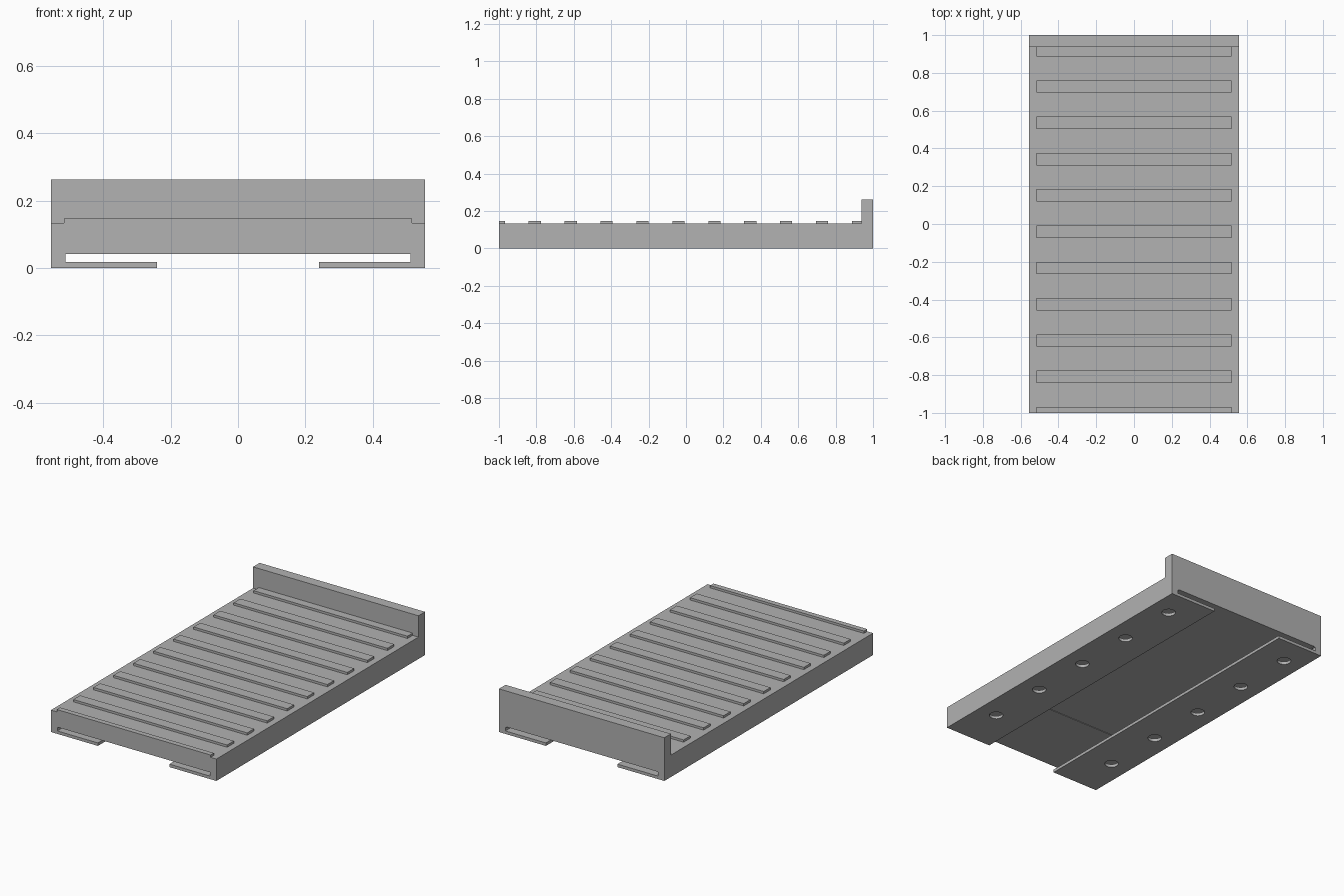
import bpy
import bmesh

old = bpy.data.objects.get("Cube")
if old:
    bpy.data.objects.remove(old, do_unlink=True)

grey = bpy.data.materials.new("plain_grey")
grey.use_nodes = True
colour = (0.445, 0.445, 0.445, 1)
grey.diffuse_color = colour
grey.node_tree.nodes["Principled BSDF"].inputs["Base Color"].default_value = colour


def finish(name, bm):
    bmesh.ops.recalc_face_normals(bm, faces=bm.faces)
    mesh = bpy.data.meshes.new(name)
    bm.to_mesh(mesh)
    bm.free()
    mesh.materials.append(grey)
    ob = bpy.data.objects.new(name, mesh)
    bpy.context.collection.objects.link(ob)
    return ob


def extrude_y(name, profile, y0, y1):
    """Sweep a closed x-z outline along y."""
    bm = bmesh.new()
    face = bm.faces.new([bm.verts.new((x, y0, z)) for x, z in profile])
    ext = bmesh.ops.extrude_face_region(bm, geom=[face])
    verts = [g for g in ext["geom"] if isinstance(g, bmesh.types.BMVert)]
    bmesh.ops.translate(bm, verts=verts, vec=(0, y1 - y0, 0))
    return finish(name, bm)


def box(name, half_x, y0, y1, z0, z1):
    outline = [(-half_x, z0), (half_x, z0), (half_x, z1), (-half_x, z1)]
    return extrude_y(name, outline, y0, y1)


def cut(target, cutter):
    cutter.hide_render = True
    mod = target.modifiers.new("cut", "BOOLEAN")
    mod.operation = "DIFFERENCE"
    mod.solver = "EXACT"
    mod.object = cutter
    bpy.context.view_layer.objects.active = target
    bpy.ops.object.modifier_apply(modifier=mod.name)
    bpy.data.objects.remove(cutter, do_unlink=True)


HALF_W, DECK = 0.555, 0.133
WALL_Y = 0.937

# Deck with a slotted channel and inward flanges underneath
half = [(HALF_W, DECK), (HALF_W, 0), (0.24, 0), (0.24, 0.018),
        (0.512, 0.018), (0.512, 0.041)]
deck = extrude_y("deck", half + [(-x, z) for x, z in reversed(half)], -1, 1)

# Shallow step in the channel ceiling
cut(deck, box("channel_step", 0.505, -0.517, 1.1, 0.03, 0.044))

# Round screw holes through both flanges
bm = bmesh.new()
for side in (-1, 1):
    for i in range(5):
        made = bmesh.ops.create_cone(bm, cap_ends=True, segments=32,
                                     radius1=0.039, radius2=0.039, depth=0.04)
        bmesh.ops.translate(bm, verts=made["verts"],
                            vec=(side * 0.43, 0.82 - 0.383 * i, 0.01))
cut(deck, finish("screw_holes", bm))

# Raised wall across the back
box("back_wall", HALF_W, WALL_Y, 1, DECK, 0.262)

# Evenly spaced cross ribs, trimmed at the front edge and the wall
for i in range(11):
    top = 0.952 - 0.192 * i
    box(f"rib_{i + 1}", 0.516, max(top - 0.065, -1), min(top, WALL_Y), DECK, 0.147)
